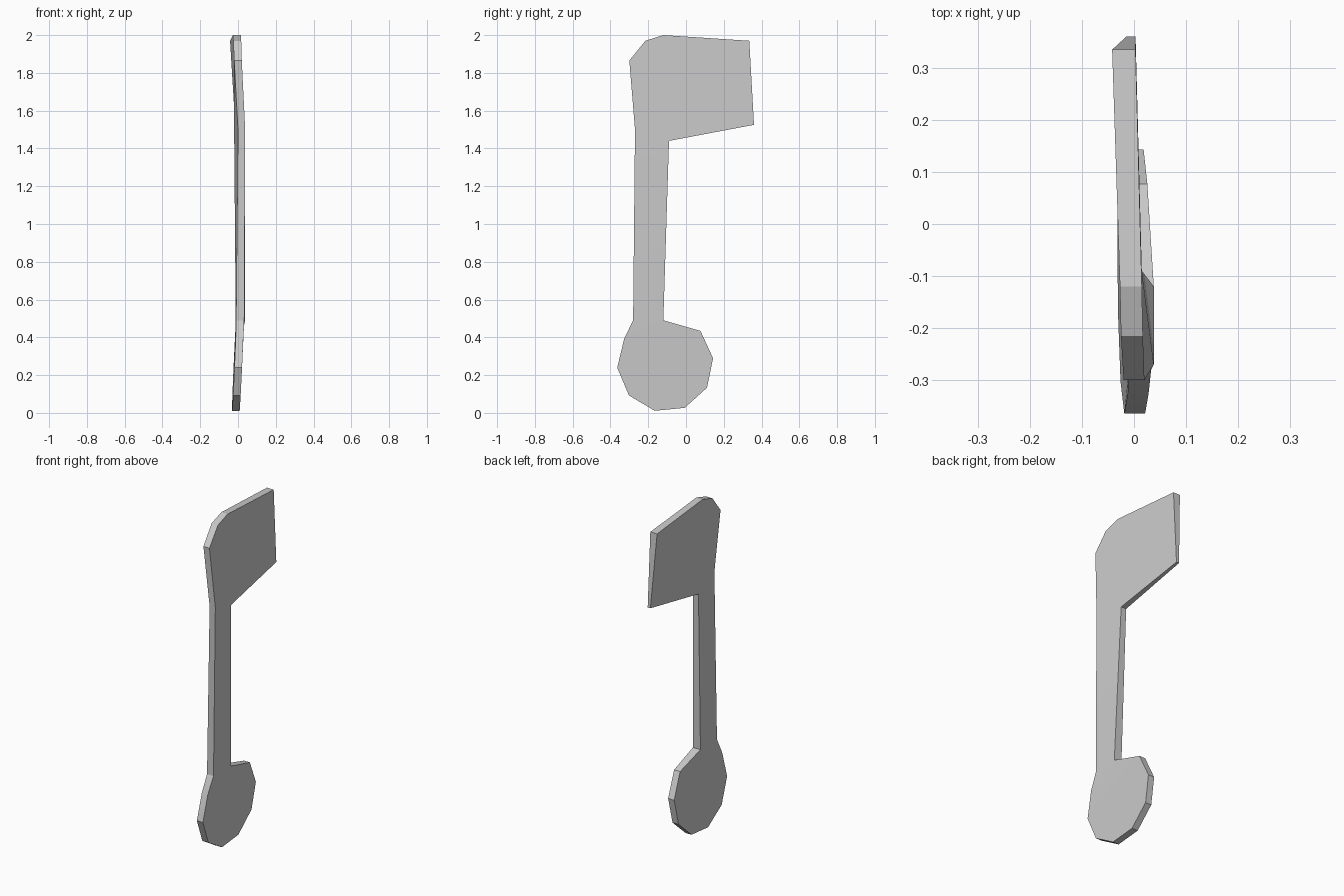
import bpy, bmesh
from math import radians, sin, cos

cube = bpy.data.objects.get("Cube")
if cube:
    bpy.data.objects.remove(cube)

grey = bpy.data.materials.new("plain grey")
grey.use_nodes = True
colour = (0.6, 0.6, 0.6, 1)
grey.diffuse_color = colour
grey.node_tree.nodes["Principled BSDF"].inputs["Base Color"].default_value = colour

# Round head: evenly stepped rim on a slightly leaning plane
HEAD_Y, HEAD_Z, RADIUS, HALF = -0.11, 0.26, 0.255, 0.02


def rim_point(step):
    angle = radians(43 - 36.4 * step)
    y = HEAD_Y + RADIUS * cos(angle)
    z = HEAD_Z + RADIUS * sin(angle)
    lean = 0.045 * z - 0.012 - 0.01 * (y - HEAD_Y)
    return y, z, lean - HALF, lean + HALF


head = [rim_point(i) for i in range(8)]

# Each point: y, z, right-hand x, left-hand x
stem_foot_back = (-0.12, 0.49, -0.012, 0.038)
stem_foot_front = (-0.28, 0.49, -0.01, 0.033)
stem_top_front = (-0.27, 1.5, 0, 0.038)
stem_top_back = (-0.09, 1.44, -0.02, 0.015)
flag = [
    (-0.3, 1.865, -0.02, 0.02),
    (-0.215, 1.97, -0.025, 0.017),
    (-0.12, 2, -0.027, 0.015),
    (0.335, 1.97, -0.042, 0.003),
    (0.36, 1.525, -0.015, 0.003),
]

outline = ([stem_foot_back] + head + [stem_foot_front, stem_top_front]
           + flag + [stem_top_back])

bm = bmesh.new()
right = [bm.verts.new((xr, y, z)) for y, z, xr, xl in outline]
left = [bm.verts.new((xl, y, z)) for y, z, xr, xl in outline]
count = len(outline)
foot = len(head) + 1        # front foot of the stem
top = foot + 1              # front top of the stem

# Broad sides: head, stem and flag share their joining edges
for side in (right, left):
    bm.faces.new(side[:foot + 1])
    bm.faces.new([side[0], side[foot], side[top], side[-1]])
    bm.faces.new(side[top:])

# Narrow rim all the way round
for i in range(count):
    j = (i + 1) % count
    bm.faces.new([right[i], right[j], left[j], left[i]])

bmesh.ops.recalc_face_normals(bm, faces=bm.faces)
mesh = bpy.data.meshes.new("music_note")
bm.to_mesh(mesh)
bm.free()
mesh.materials.append(grey)

note = bpy.data.objects.new("music_note", mesh)
bpy.context.collection.objects.link(note)
bpy.ops.object.select_all(action="DESELECT")
note.select_set(True)
bpy.context.view_layer.objects.active = note
bpy.ops.object.shade_smooth_by_angle(angle=radians(20))
